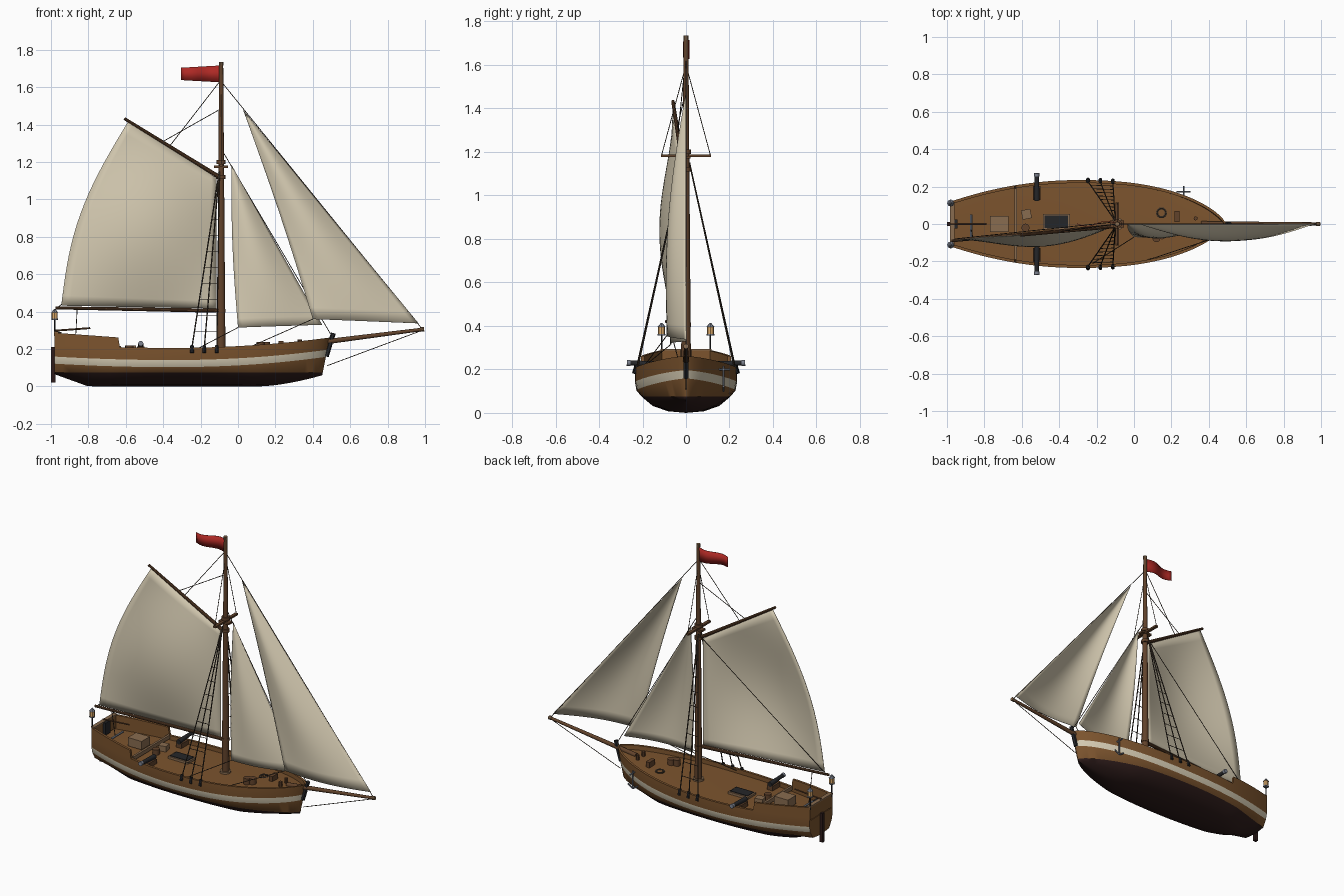
import bpy, bmesh
from math import sin, cos, pi, radians
from mathutils import Vector, Matrix

old = bpy.data.objects.get("Cube")
if old:
    bpy.data.objects.remove(old)


def material(name, r, g, b):
    m = bpy.data.materials.new(name)
    m.use_nodes = True
    m.diffuse_color = (r, g, b, 1)
    node = m.node_tree.nodes["Principled BSDF"]
    node.inputs["Base Color"].default_value = (r, g, b, 1)
    node.inputs["Roughness"].default_value = 0.8
    return m


HULL = material("hull brown", 0.2, 0.088, 0.027)
DARK = material("dark wood", 0.12, 0.055, 0.024)
BOTTOM = material("bottom paint", 0.028, 0.012, 0.011)
CREAM = material("cream", 0.66, 0.59, 0.44)
RED = material("flag red", 0.42, 0.022, 0.018)
IRON = material("black iron", 0.018, 0.019, 0.022)
STEEL = material("grey steel", 0.2, 0.22, 0.27)
GLOW = material("lantern amber", 0.75, 0.42, 0.15)
ROPE = material("rope", 0.045, 0.032, 0.022)
TAN = material("crate wood", 0.25, 0.15, 0.08)
made = []


def finish(name, bm, *mats):
    mesh = bpy.data.meshes.new(name)
    bmesh.ops.recalc_face_normals(bm, faces=bm.faces)
    bm.to_mesh(mesh)
    bm.free()
    for m in mats:
        mesh.materials.append(m)
    ob = bpy.data.objects.new(name, mesh)
    bpy.context.collection.objects.link(ob)
    made.append(ob)
    return ob


def rods(name, segments, r1, mat, r2=None, sides=6):
    """Tapered round bars between pairs of points, in one mesh."""
    bm = bmesh.new()
    for a, b in segments:
        a, b = Vector(a), Vector(b)
        turn = (b - a).to_track_quat('Z', 'Y').to_matrix().to_4x4()
        bmesh.ops.create_cone(bm, cap_ends=True, segments=sides, radius1=r1,
                              radius2=r1 if r2 is None else r2, depth=(b - a).length,
                              matrix=Matrix.Translation((a + b) / 2) @ turn)
    return finish(name, bm, mat)


def box(name, centre, size, mat, spin=0):
    bm = bmesh.new()
    bmesh.ops.create_cube(bm, size=1, matrix=Matrix.Translation(centre)
                          @ Matrix.Rotation(spin, 4, 'Z') @ Matrix.Diagonal((*size, 1)))
    return finish(name, bm, mat)


# Hull lines
def beam(x):
    if x > -0.3:
        return 0.235 * max(0, 1 - ((x + 0.3) / 0.79) ** 2.4) ** 0.7
    return 0.235 - 0.115 * ((x + 0.3) / 0.68) ** 2


def sheer(x):
    return 0.203 + (0.05 if x > -0.35 else 0.03) * ((x + 0.35) / 0.8) ** 2


def keel(x):
    return 0.06 * (max(0, x - 0.1) / 0.39) ** 1.7 + 0.065 * max(0, -0.8 - x) / 0.18


def half_section(x):
    s, k, b = sheer(x), keel(x), beam(x)
    bow, stern = max(0, x - 0.1) / 0.39, max(0, -0.7 - x) / 0.28
    top = 0.262 + 0.025 * (-0.64 - x) / 0.34 if x < -0.636 else s + 0.003
    inner = max(0, b - 0.016)
    fine = 1 + bow + 1.5 * stern
    rows = [(0, k)]
    rows += [(b * f ** fine, k + (0.075 - k) * h) for f, h in ((0.35, 0.1), (0.65, 0.42), (0.87, 1))]
    rows += [(b * 0.97 ** fine, s - 0.1), (b, s - 0.062), (b, s), (b, top),
             (inner, top), (inner, s - 0.025), (0, s - 0.02)]
    return [Vector((x + (z - s) * 0.2 * bow, y, z)) for y, z in rows]


# Hull shell, rails and deck as one lofted body
stations = [-0.98 + 0.34 * i / 8 for i in range(9)] + [-0.632]
stations += [-0.632 + 1.122 * sin(pi / 2 * i / 28) for i in range(1, 29)]
bm = bmesh.new()
rings = []
for x in stations:
    half = half_section(x)
    mirrored = [Vector((p.x, -p.y, p.z)) for p in half[-2:0:-1]]
    rings.append([bm.verts.new(p) for p in half + mirrored])
count = len(rings[0])
for r, q in zip(rings, rings[1:]):
    for i in range(count):
        j = (i + 1) % count
        face = bm.faces.new((r[i], r[j], q[j], q[i]))
        row = min(i, count - 1 - i)
        face.material_index = 1 if row < 3 else 2 if row == 4 else 0
bm.faces.new(rings[0])
bmesh.ops.remove_doubles(bm, verts=bm.verts, dist=0.0003)
finish("hull", bm, HULL, BOTTOM, CREAM)
box("stern_bulwark", (-0.972, 0, 0.245), (0.018, 0.236, 0.085), HULL)
box("stern_rail", (-0.972, 0, 0.29), (0.026, 0.236, 0.008), TAN)
box("deck_break_beam", (-0.632, 0, 0.205), (0.014, 0.38, 0.025), TAN)
box("rudder", (-0.988, 0, 0.115), (0.022, 0.02, 0.19), BOTTOM)
box("rudder_head", (-0.958, 0, 0.25), (0.03, 0.05, 0.08), IRON)
rods("stem_post", [((0.472, 0, 0.16), (0.51, 0, 0.285))], 0.013, IRON)
rods("tiller", [((-0.98, 0, 0.298), (-0.79, 0, 0.312))], 0.005, DARK)
rods("sheet_horse", [((-0.87, -0.075, 0.225), (-0.87, 0.05, 0.225))], 0.007, STEEL)

# Spars
rods("mast", [((-0.09, 0, 0.17), (-0.09, 0, 1.72))], 0.023, DARK, 0.011, 16)
rods("mast_collar", [((-0.09, 0, 0.175), (-0.09, 0, 0.2))], 0.034, TAN, sides=16)
rods("bowsprit", [((0.36, 0, 0.225), (0.985, 0, 0.305))], 0.015, DARK, 0.009, 12)
rods("spar_caps", [((-0.09, 0, 1.715), (-0.09, 0, 1.735)),
                   ((0.975, 0, 0.304), (0.995, 0, 0.306))], 0.012, TAN, sides=10)
rods("boom", [((-0.1, -0.01, 0.405), (-0.975, -0.09, 0.42))], 0.011, DARK, 0.008, 10)
rods("gaff", [((-0.1, -0.012, 1.12), (-0.607, -0.06, 1.432))], 0.011, DARK, 0.008, 10)
box("crosstree", (-0.09, 0, 1.183), (0.02, 0.23, 0.012), DARK)
box("trestle", (-0.09, 0, 1.175), (0.075, 0.04, 0.012), DARK)
rods("mast_bands", [((-0.09, 0, z), (-0.09, 0, z + 0.02)) for z in (0.395, 1.11, 1.19)],
     0.024, DARK, sides=16)


# Sails: a grid from luff (u = 0) to leech (u = 1), foot to head, with billow
def sail(name, tack, head, clew, peak, billow, roach, foot_free, n=18):
    tack, head, clew, peak = map(Vector, (tack, head, clew, peak))
    bm = bmesh.new()
    grid = []
    for j in range(n + 1):
        v = j / n
        line = []
        for i in range(n + 1):
            u = i / n
            p = tack.lerp(head, v).lerp(clew.lerp(peak, v), u)
            p.y -= billow * sin(pi * u) * sin(pi * (foot_free + (1 - foot_free) * v))
            p.x -= roach * u * sin(pi * v)
            line.append(bm.verts.new(p))
        grid.append(line)
    for a, b in zip(grid, grid[1:]):
        for i in range(n):
            bm.faces.new((a[i], a[i + 1], b[i + 1], b[i]))
    bmesh.ops.remove_doubles(bm, verts=bm.verts, dist=0.0001)
    ob = finish(name, bm, CREAM)
    ob.modifiers.new("cloth", 'SOLIDIFY').thickness = 0.003
    return ob


sail("main_sail", (-0.115, -0.012, 0.417), (-0.115, -0.012, 1.115),
     (-0.945, -0.087, 0.432), (-0.588, -0.058, 1.415), 0.075, 0.075, 0)
sail("inner_jib", (0.45, 0, 0.33), (-0.035, 0, 1.185),
     (0, -0.07, 0.315), (-0.035, 0, 1.185), 0.05, 0.012, 0.2)
sail("outer_jib", (0.965, 0, 0.338), (0.027, 0, 1.48),
     (0.40, -0.085, 0.36), (0.027, 0, 1.48), 0.06, -0.01, 0.2)

# Waving flag
bm = bmesh.new()
columns = []
for i in range(13):
    t = i / 12
    x, y = -0.095 - 0.21 * t, 0.014 * sin(2 * pi * t)
    columns.append([bm.verts.new((x, y, 1.626 + 0.012 * t)),
                    bm.verts.new((x, y, 1.716 - 0.012 * t))])
for a, b in zip(columns, columns[1:]):
    bm.faces.new((a[0], b[0], b[1], a[1]))
finish("flag", bm, RED).modifiers.new("cloth", 'SOLIDIFY').thickness = 0.003

# Standing and running rigging
rods("stays", [((-0.09, 0, 1.63), (0.98, 0, 0.312)), ((-0.09, 0, 1.27), (0.495, 0, 0.28)),
               ((0.98, 0, 0.298), (0.475, 0, 0.11)),
               ((-0.09, 0, 1.64), (-0.365, -0.037, 1.285)),
               ((-0.09, 0, 1.485), (-0.4, -0.04, 1.31)),
               ((-0.095, 0.012, 1.15), (-0.96, -0.08, 0.425)),
               ((-0.86, -0.08, 0.41), (-0.87, -0.03, 0.225)),
               ((0, -0.07, 0.315), (-0.22, -0.21, 0.2)),
               ((0.4, -0.085, 0.36), (0.05, -0.2, 0.205))], 0.0022, ROPE, sides=5)
shrouds, ratlines, deadeyes, topstays = [], [], [], []
top = Vector((-0.1, 0, 1.15))
for side in (-1, 1):
    feet = [Vector((x, side * (beam(x) - 0.008), 0.21)) for x in (-0.246, -0.18, -0.113)]
    head = top + Vector((0, side * 0.016, 0))
    shrouds += [(f, head) for f in feet]
    deadeyes += [(f + Vector((0, side * 0.012, -0.03)), f + Vector((0, 0, 0.008))) for f in feet]
    ratlines += [(feet[0].lerp(head, t / 11), feet[2].lerp(head, t / 11)) for t in range(1, 9)]
    topstays.append(((-0.09, side * 0.112, 1.185), (-0.09, 0, 1.6)))
rods("shrouds", shrouds, 0.0035, ROPE)
rods("ratlines", ratlines, 0.002, ROPE, sides=5)
rods("topmast_shrouds", topstays, 0.002, ROPE, sides=5)
rods("deadeyes", deadeyes, 0.01, IRON, sides=8)

# Guns and stern lanterns on both sides
for side, tag in ((-1, "right"), (1, "left")):
    rods("gun_" + tag, [((-0.52, side * 0.125, 0.222), (-0.52, side * 0.262, 0.23))],
         0.016, IRON, 0.011, 12)
    rods("gun_muzzle_" + tag, [((-0.52, side * 0.255, 0.229), (-0.52, side * 0.272, 0.23))],
         0.014, STEEL, sides=12)
    box("gun_carriage_" + tag, (-0.52, side * 0.165, 0.198), (0.04, 0.075, 0.03), DARK)
    x, y = -0.98, side * 0.112
    rods("lantern_pole_" + tag, [((x, y, 0.27), (x, y, 0.36))], 0.004, IRON)
    rods("lantern_" + tag, [((x, y, 0.362), (x, y, 0.395))], 0.016, GLOW, sides=8)
    rods("lantern_cap_" + tag, [((x, y, 0.395), (x, y, 0.414))], 0.019, STEEL, 0.003, 8)
    rods("lantern_base_" + tag, [((x, y, 0.355), (x, y, 0.362))], 0.018, STEEL, sides=8)

# Deck fittings
box("cabin_chest", (-0.72, 0, 0.222), (0.1, 0.085, 0.055), TAN)
box("small_crate", (-0.575, 0.052, 0.2), (0.05, 0.05, 0.04), TAN, 0.2)
rods("deck_barrel", [((-0.58, -0.02, 0.18), (-0.58, -0.02, 0.218))], 0.022, DARK, sides=12)
box("hatch_frame", (-0.415, 0.012, 0.189), (0.145, 0.085, 0.016), TAN)
box("hatch_grating", (-0.415, 0.012, 0.195), (0.125, 0.066, 0.012), IRON)
box("windlass_post", (0.23, 0.04, 0.215), (0.026, 0.06, 0.055), DARK)
rods("bow_barrels", [((x, y, 0.19), (x, y, 0.238)) for x, y in ((0.15, -0.06), (0.12, -0.075))],
     0.022, DARK, sides=12)
rods("bow_bitts", [((0.33, y, 0.21), (0.33, y, 0.25)) for y in (-0.03, 0.03)], 0.011, DARK, sides=8)
loop = [(0.147 + 0.024 * cos(pi * i / 6), 0.06 + 0.024 * sin(pi * i / 6), 0.2) for i in range(13)]
rods("rope_coil", list(zip(loop, loop[1:])), 0.007, ROPE)

# Anchor hung at the left bow
ax, ay = 0.265, 0.172
rods("anchor", [((ax, ay, 0.1), (ax, ay, 0.215)), ((ax, ay - 0.03, 0.2), (ax, ay + 0.03, 0.2)),
                ((ax, ay, 0.1), (ax - 0.035, ay, 0.122)), ((ax, ay, 0.1), (ax + 0.035, ay, 0.122))],
     0.005, STEEL)

# Smooth shading with sharp edges kept
bpy.ops.object.select_all(action='DESELECT')
for ob in made:
    ob.select_set(True)
bpy.context.view_layer.objects.active = made[0]
bpy.ops.object.shade_smooth_by_angle(angle=radians(35))
